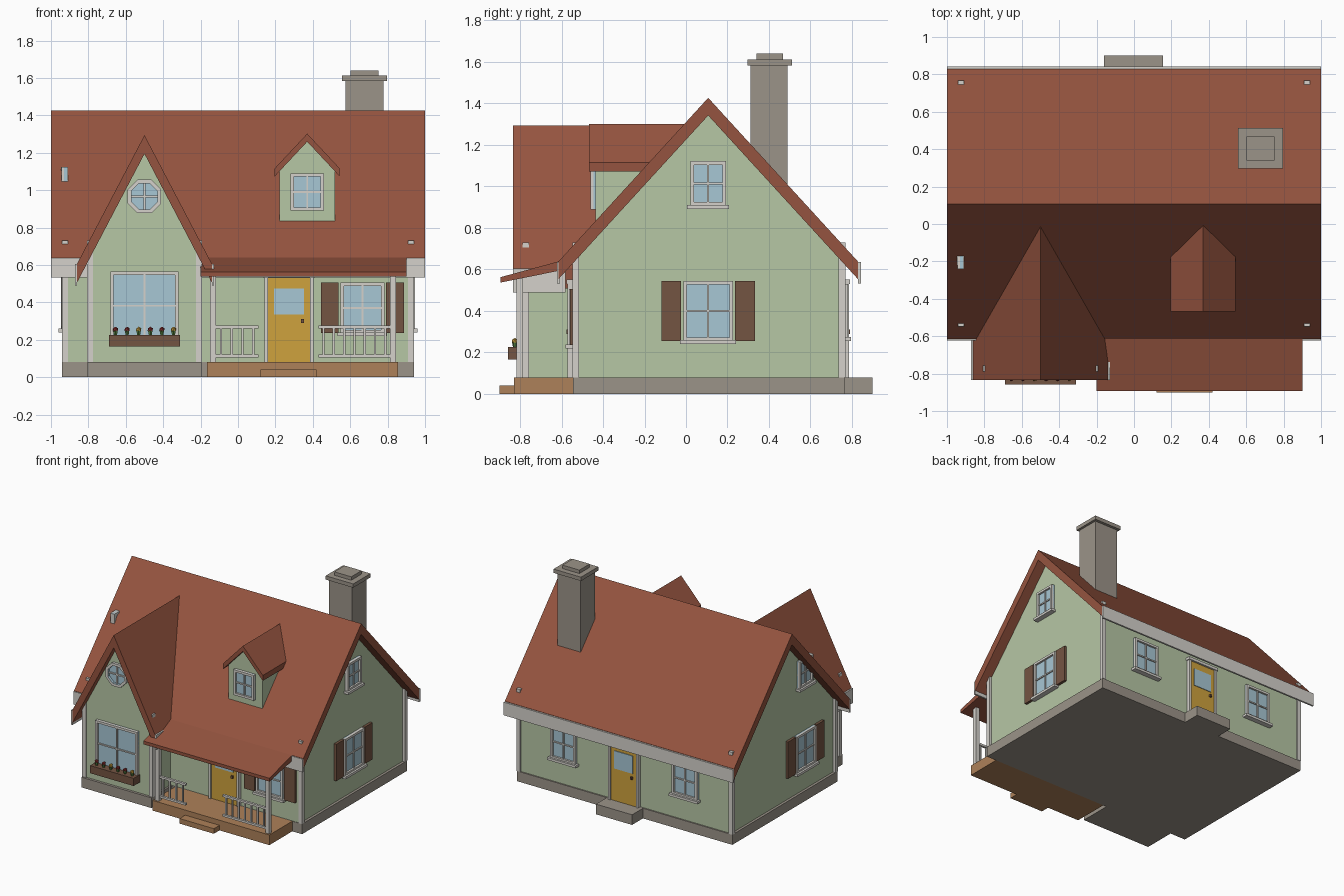
import bpy
import bmesh
from math import radians, pi
from mathutils import Matrix, Vector

cube = bpy.data.objects.get("Cube")
if cube:
    bpy.data.objects.remove(cube, do_unlink=True)


def material(name, *rgb):
    mat = bpy.data.materials.new(name)
    mat.use_nodes = True
    mat.diffuse_color = (*rgb, 1)
    mat.node_tree.nodes["Principled BSDF"].inputs["Base Color"].default_value = (*rgb, 1)
    return mat


wall = material("sage_wall", .47, .57, .375)
tile = material("red_roof", .3, .088, .05)
stone = material("grey_stone", .33, .295, .25)
trim = material("pale_trim", .66, .64, .6)
glass = material("blue_glass", .39, .57, .66)
yellow = material("yellow_paint", .62, .36, .047)
wood = material("deck_wood", .42, .22, .1)
brown = material("brown_shutter", .175, .09, .055)
red = material("red_flower", .28, .03, .03)
leaf = material("leaf_green", .08, .19, .045)


def finish(name, bm, *mats, place=None):
    bmesh.ops.recalc_face_normals(bm, faces=bm.faces)
    mesh = bpy.data.meshes.new(name)
    bm.to_mesh(mesh)
    bm.free()
    for mat in mats:
        mesh.materials.append(mat)
    obj = bpy.data.objects.new(name, mesh)
    bpy.context.collection.objects.link(obj)
    if place:
        obj.matrix_world = place
    return obj


def boxes(name, mat, *ranges, place=None):
    """One object made of boxes, each given as x, y and z ranges."""
    bm = bmesh.new()
    for spans in ranges:
        size = [hi - lo for lo, hi in spans]
        middle = [(hi + lo) / 2 for lo, hi in spans]
        bmesh.ops.create_cube(bm, size=1, matrix=Matrix.Translation(middle) @ Matrix.Diagonal((*size, 1)))
    return finish(name, bm, mat, place=place)


def prism(name, mat, profile, start, end, along):
    """Extrude a (sideways, z) profile along the x or y axis."""
    bm = bmesh.new()
    verts = [bm.verts.new((start, a, z) if along == "x" else (a, start, z)) for a, z in profile]
    face = bm.faces.new(verts)
    moved = bmesh.ops.extrude_face_region(bm, geom=[face])["geom"]
    shift = Vector((end - start, 0, 0) if along == "x" else (0, end - start, 0))
    bmesh.ops.translate(bm, vec=shift, verts=[v for v in moved if isinstance(v, bmesh.types.BMVert)])
    return finish(name, bm, mat)


def gable_wall(name, centre, half, base, side, apex, start, end, along):
    lo, hi = centre - half, centre + half
    prism(name, wall, [(lo, base), (hi, base), (hi, side), (centre, apex), (lo, side)], start, end, along)


def gable_roof(name, centre, half, ridge, eave, drop, start, end, along):
    top = [(centre - half, eave), (centre, ridge), (centre + half, eave)]
    under = [(a, z - drop) for a, z in reversed(top)]
    prism(name, tile, top + under, start, end, along)


def on_wall(x, y, z, turn):
    return Matrix.Translation((x, y, z)) @ Matrix.Rotation(radians(turn), 4, "Z")


def frame_bars(w, h, t, depth):
    return [((side * w - t / 2 - side * t / 2, side * w + t / 2 - side * t / 2), (-depth, .01), (-h, h))
            for side in (-1, 1)] + \
           [((-w, w), (-depth, .01), (side * h - t / 2 - side * t / 2, side * h + t / 2 - side * t / 2))
            for side in (-1, 1)]


def window(name, place, width, height, sill=True, shutters=False):
    w, h, bar = width / 2, height / 2, .005
    boxes(name + "_glass", glass, ((-w, w), (-.01, .005), (-h, h)), place=place)
    bars = frame_bars(w, h, .018, .025)
    bars += [((-bar, bar), (-.018, 0), (-h, h)), ((-w, w), (-.018, 0), (-bar, bar))]
    if sill:
        bars.append(((-w - .015, w + .015), (-.04, .01), (-h - .015, -h + .004)))
    boxes(name + "_frame", trim, *bars, place=place)
    if shutters:
        boxes(name + "_shutters", brown, *[
            (sorted((s * (w + .01), s * (w + .105))), (-.02, .005), (-h, h)) for s in (-1, 1)], place=place)


def door(name, place):
    """Door with its origin at the middle of the sill."""
    w, h = .112, .45
    boxes(name + "_leaf", yellow, ((-w, w), (-.02, .005), (0, h)), place=place)
    boxes(name + "_glass", glass, ((-.08, .08), (-.025, 0), (.255, .395)), place=place)
    boxes(name + "_casing", trim,
          *[(sorted((s * w, s * (w + .018))), (-.03, .005), (0, h)) for s in (-1, 1)],
          ((-w - .025, w + .025), (-.035, .005), (h, h + .022)), place=place)
    boxes(name + "_handle", brown, ((.065, .08), (-.035, -.015), (.21, .23)), place=place)


# Foundations, deck and steps
FLOOR, FRONT, BACK, SIDE, RIDGE_Y = .08, -.54, .755, .92, .107
boxes("main_foundation", stone, ((-.94, .94), (-.545, .765), (0, FLOOR)))
boxes("wing_foundation", stone, ((-.805, -.195), (-.8, FRONT), (0, FLOOR)))
boxes("back_step", stone, ((-.16, .155), (.76, .9), (0, FLOOR)))
boxes("porch_deck", wood, ((-.165, .855), (-.83, -.545), (0, FLOOR)))
boxes("porch_step", wood, ((.12, .42), (-.9, -.83), (0, FLOOR / 2)))

# Walls
WING_X, DORMER_X, WING_FRONT, DORMER_FRONT = -.5, .37, -.78, -.435
gable_wall("main_walls", RIDGE_Y, BACK - RIDGE_Y, FLOOR, .665, 1.37, -SIDE, SIDE, "x")
gable_wall("wing_walls", WING_X, .29, FLOOR, .69, 1.23, WING_FRONT, -.3, "y")
gable_wall("dormer_walls", DORMER_X, .148, .75, 1.11, 1.27, DORMER_FRONT, -.1, "y")

# Roofs
gable_roof("main_roof", RIDGE_Y, .722, 1.427, .638, .085, -1, 1, "x")
gable_roof("wing_roof", WING_X, .36, 1.294, .607, .1, -.835, 0, "y")
gable_roof("dormer_roof", DORMER_X, .174, 1.302, 1.116, .043, -.468, 0, "y")
prism("porch_roof", tile, [(-.893, .563), (-.58, .648), (-.58, .6), (-.893, .537)], -.2, .9, "x")

# Eave boards
for name, y in (("front", -.622), ("back", .829)):
    boxes(name + "_fascia", trim, ((-1, 1), (y, y + .014), (.533, .636)))
for name, x in (("right", -.872), ("left", -.14)):
    boxes("wing_fascia_" + name, trim, ((x, x + .012), (-.835, -.58), (.49, .605)))

# Corner boards and porch posts
T = .032
boxes("corner_boards", trim, *[
    ((x, x + T), (y, y + T), (FLOOR, .73)) for x in (-.942, .91) for y in (-.548, .736)])
boxes("wing_corner_boards", trim, *[
    ((x, x + T), (-.788, -.788 + T), (FLOOR, .73)) for x in (-.808, -.224)])
boxes("porch_posts", trim, *[
    ((x, x + T), (-.817, -.817 + T), (FLOOR, .57)) for x in (-.15, .812)])


# Porch railings
def railing(name, start, end, count):
    rails = [((start, end), (-.81, -.792), (z, z + .016)) for z in (.105, .26)]
    gap = (end - start) / count
    for i in range(count):
        x = start + gap * (i + .5)
        rails.append(((x - .006, x + .006), (-.807, -.795), (.11, .265)))
    boxes(name, trim, *rails)


railing("railing_right", -.12, .11, 4)
railing("railing_left", .43, .815, 7)

# Doors
door("front_door", on_wall(.273, FRONT, FLOOR, 0))
door("back_door", on_wall(0, BACK, FLOOR, 180))

# Windows
window("porch_window", on_wall(.665, FRONT, .37, 0), .235, .27, shutters=True)
window("wing_window", on_wall(WING_X, WING_FRONT, .382, 0), .365, .365, sill=False)
window("dormer_window", on_wall(DORMER_X, DORMER_FRONT, .99, 0), .178, .2, sill=False)
for name, x, y, turn in (("left", SIDE, RIDGE_Y, 90), ("right", -SIDE, -.155, -90)):
    window(name + "_window", on_wall(x, y, .4, turn), .24, .29, shutters=True)
    window(name + "_attic_window", on_wall(x, y, 1.015, turn), .172, .215)
for name, x in (("left", .53), ("right", -.53)):
    window("back_window_" + name, on_wall(x, BACK, .4, 180), .22, .26)

# Octagonal gable window: a pane with a raised ring
bm = bmesh.new()
bmesh.ops.create_circle(bm, cap_ends=True, segments=8, radius=.097,
                        matrix=Matrix.Rotation(pi / 2, 4, "X") @ Matrix.Rotation(pi / 8, 4, "Z"))
pane = bm.faces[:][0]
ring = bmesh.ops.inset_individual(bm, faces=[pane], thickness=.022)["faces"]
pane.material_index = 1
raised = bmesh.ops.extrude_face_region(bm, geom=ring)["geom"]
bmesh.ops.translate(bm, vec=(0, -.02, 0), verts=[v for v in raised if isinstance(v, bmesh.types.BMVert)])
bmesh.ops.delete(bm, geom=ring, context="FACES_ONLY")
round_place = on_wall(WING_X, WING_FRONT - .007, .967, 0)
finish("octagon_window", bm, trim, glass, place=round_place)
boxes("octagon_window_bars", trim, ((-.005, .005), (-.01, 0), (-.075, .075)),
      ((-.075, .075), (-.01, 0), (-.005, .005)), place=round_place)

# Flower box
boxes("flower_box", brown, ((-.69, -.31), (-.858, WING_FRONT), (.165, .225)))
for i in range(6):
    x = WING_X + (i - 2.5) * .062
    bm = bmesh.new()
    bmesh.ops.create_cone(bm, cap_ends=True, segments=6, radius1=.008, radius2=.014, depth=.03)
    finish("flower_leaves", bm, leaf, place=Matrix.Translation((x, -.825, .235)))
    bm = bmesh.new()
    bmesh.ops.create_icosphere(bm, subdivisions=1, radius=.016)
    finish("flower_head", bm, yellow if i % 3 == 2 else red, place=Matrix.Translation((x, -.825, .254)))

# Chimney with stepped cap
boxes("chimney", stone, ((.575, .778), (.31, .49), (.95, 1.585)),
      ((.557, .797), (.297, .512), (1.583, 1.613)),
      ((.602, .75), (.34, .468), (1.61, 1.64)))
